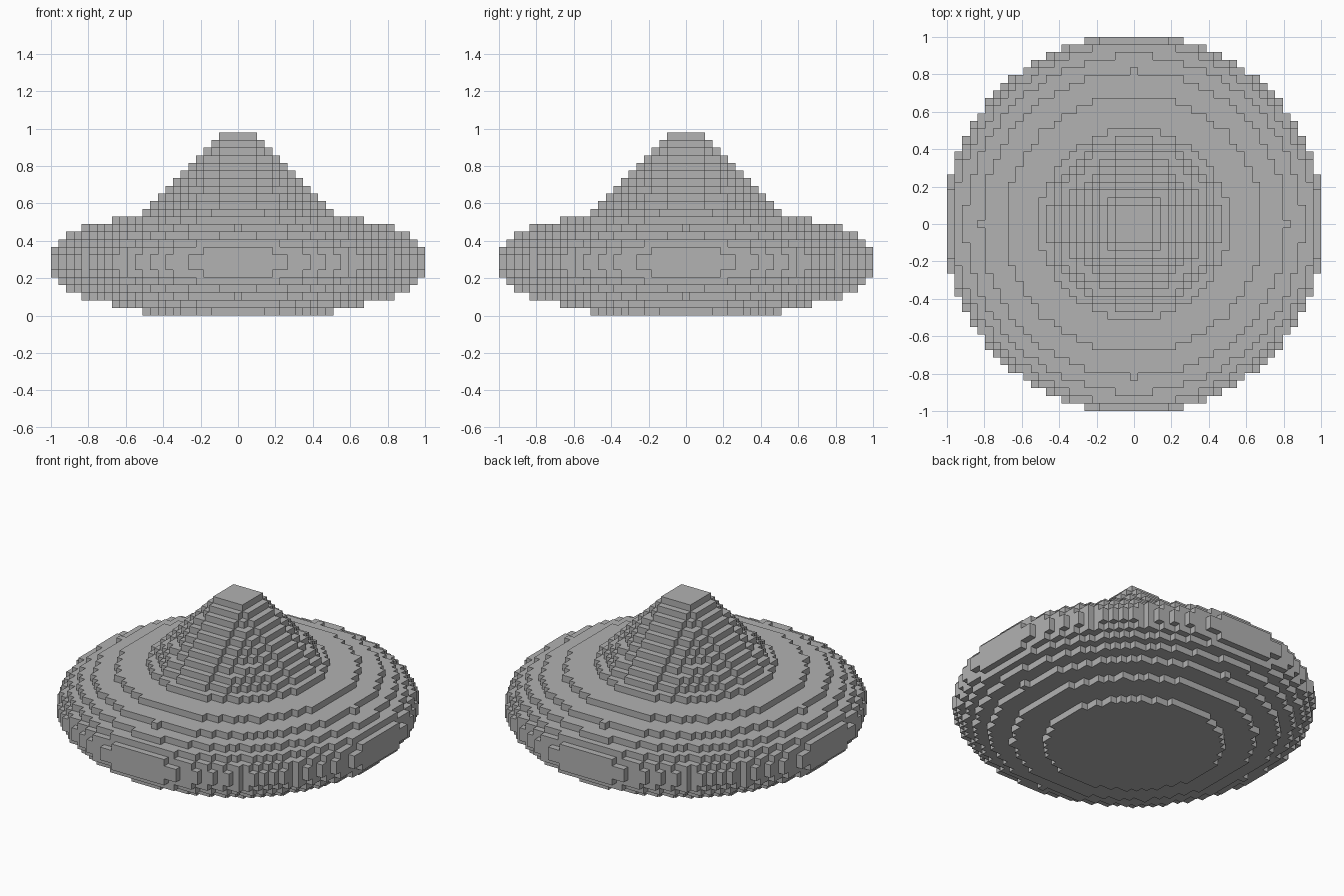
import bpy
import bmesh
from mathutils import Vector

cube = bpy.data.objects.get("Cube")
if cube:
    bpy.data.objects.remove(cube, do_unlink=True)

STEP = 2 / 49            # edge of one block
BODY_LAYERS = 14
CONE_LAYERS = 10
REACH = 24               # blocks from the axis to the rim

grey = bpy.data.materials.new("plain_grey")
grey.use_nodes = True
colour = (0.445, 0.445, 0.445, 1)
grey.diffuse_color = colour
grey.node_tree.nodes["Principled BSDF"].inputs["Base Color"].default_value = colour


def disc(layer, radius_sq):
    """Blocks of one round layer."""
    span = range(-REACH, REACH + 1)
    return {(x, y, layer) for x in span for y in span if x * x + y * y <= radius_sq}


# Flattened ellipsoid body
body = set()
for k in range(BODY_LAYERS):
    height = (k - (BODY_LAYERS - 1) / 2) / 7.5
    body |= disc(k, 625 * (1 - height * height) + 0.01)

# Stepped cone narrowing to a square cap
cone = set()
for k in range(CONE_LAYERS):
    radius = 2.9 + 0.93 * (CONE_LAYERS - 1 - k)
    cone |= disc(BODY_LAYERS + k, radius * radius)

solid = body | cone


def build_shell(name, blocks):
    """Make a mesh from the exposed block sides only."""
    bm = bmesh.new()
    for block in sorted(blocks):
        centre = Vector(block) + Vector((0, 0, 0.5))
        for axis in range(3):
            for sign in (-1, 1):
                normal = Vector((0, 0, 0))
                normal[axis] = sign
                if tuple(int(c) for c in Vector(block) + normal) in solid:
                    continue
                u = Vector((0, 0, 0))
                u[(axis + 1) % 3] = 0.5
                v = normal.cross(u)
                mid = centre + normal / 2
                corners = (mid - u - v, mid + u - v, mid + u + v, mid - u + v)
                bm.faces.new([bm.verts.new(c * STEP) for c in corners])
    bmesh.ops.remove_doubles(bm, verts=bm.verts, dist=STEP / 100)
    mesh = bpy.data.meshes.new(name)
    bm.to_mesh(mesh)
    bm.free()
    mesh.materials.append(grey)
    obj = bpy.data.objects.new(name, mesh)
    bpy.context.scene.collection.objects.link(obj)
    return obj


build_shell("round_body", body)
build_shell("stepped_cone", cone)
